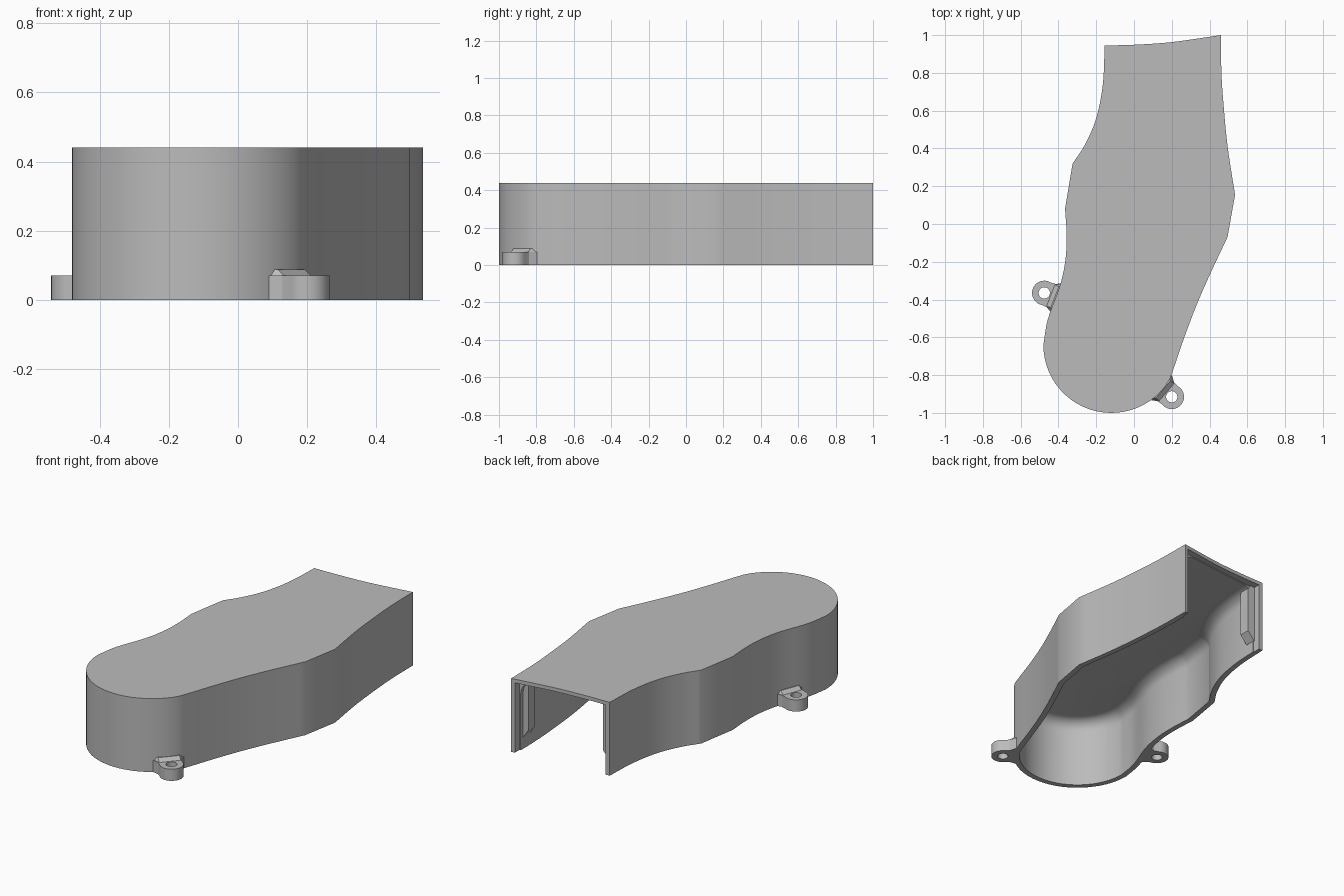
import bpy, bmesh, math
from mathutils import Vector

if "Cube" in bpy.data.objects:
    bpy.data.objects.remove(bpy.data.objects["Cube"])

H, WALL = 0.44, 0.032
grey = bpy.data.materials.new("plain grey")
grey.diffuse_color = (0.5, 0.5, 0.5, 1)
grey.use_nodes = True
grey.node_tree.nodes["Principled BSDF"].inputs["Base Color"].default_value = grey.diffuse_color


def spline(pts, n=6):
    """Catmull-Rom curve through the points."""
    p = [Vector(q) for q in pts]
    p = [2 * p[0] - p[1]] + p + [2 * p[-1] - p[-2]]
    out = []
    for a, b, c, d in zip(p, p[1:], p[2:], p[3:]):
        for i in range(n):
            t = i / n
            out.append(0.5 * (2 * b + (c - a) * t + (2 * a - 5 * b + 4 * c - d) * t * t
                              + (3 * b - a - 3 * c + d) * t ** 3))
    return out + [p[-2]]


def offset(path, dist):
    """Shift an open path to its right-hand side with mitred corners."""
    out = []
    for i, p in enumerate(path):
        a = (p - path[i - 1]).normalized() if i else None
        b = (path[i + 1] - p).normalized() if i < len(path) - 1 else None
        a, b = a or b, b or a
        na, nb = Vector((a.y, -a.x)), Vector((b.y, -b.x))
        m = (na + nb).normalized()
        out.append(p + m * dist / max(m.dot(na), 0.5))
    return out


def loft(name, loops):
    """Closed solid through a stack of (points, z) loops."""
    bm = bmesh.new()
    rings = [[bm.verts.new((p[0], p[1], z)) for p in pts] for pts, z in loops]
    for r, s in zip(rings, rings[1:]):
        for i in range(len(r)):
            j = (i + 1) % len(r)
            bm.faces.new((r[i], r[j], s[j], s[i]))
    bm.faces.new(rings[0])
    bm.faces.new(rings[-1])
    bmesh.ops.recalc_face_normals(bm, faces=bm.faces)
    me = bpy.data.meshes.new(name)
    bm.to_mesh(me)
    bm.free()
    me.materials.append(grey)
    ob = bpy.data.objects.new(name, me)
    bpy.context.collection.objects.link(ob)
    return ob


def cut(ob, cutter):
    m = ob.modifiers.new("cut", 'BOOLEAN')
    m.operation, m.solver, m.object = 'DIFFERENCE', 'EXACT', cutter
    cutter.hide_render = True
    bpy.context.view_layer.objects.active = ob
    bpy.ops.object.modifier_apply(modifier=m.name)
    bpy.data.objects.remove(cutter)


def smooth(ob):
    bpy.ops.object.select_all(action='DESELECT')
    ob.select_set(True)
    bpy.context.view_layer.objects.active = ob
    bpy.ops.object.shade_smooth_by_angle(angle=math.radians(25))


# Side outline, from the back right corner round the rounded nose to the back left
right_rear = spline([(0.46, 1.0), (0.463, 0.8), (0.475, 0.62), (0.497, 0.40), (0.535, 0.155)])
right_front = spline([(0.495, -0.07), (0.41, -0.25), (0.335, -0.42), (0.27, -0.59), (0.222, -0.73), (0.19, -0.82)])
nose = [Vector((-0.12 + 0.36 * math.cos(math.radians(a)), -0.64 + 0.36 * math.sin(math.radians(a))))
        for a in range(-37, -181, -6)]
left_front = spline([(-0.48, -0.64), (-0.455, -0.50), (-0.39, -0.32), (-0.362, -0.18), (-0.357, -0.05), (-0.365, 0.08)])
left_rear = spline([(-0.325, 0.32), (-0.26, 0.42), (-0.2, 0.56), (-0.165, 0.74), (-0.155, 0.945)])
side = right_rear + right_front + nose + left_front + left_rear
back = spline([(-0.155, 0.945), (0.0, 0.949), (0.2, 0.963), (0.46, 1.0)])[1:-1]

# Cover shell: solid block hollowed from below and behind
cover = loft("cover", [(side + back, 0), (side + back, H)])
path = [Vector((0.46, 1.15))] + side + [Vector((-0.155, 1.15))]
R, roof = 0.07, H - 0.028
loops = [(offset(path, WALL), -0.1)]
for i in range(7):
    a = math.radians(15 * i)
    loops.append((offset(path, WALL + R * (1 - math.cos(a))), roof - R + R * math.sin(a)))
cut(cover, loft("hollow_cutter", loops))

# Square recess around the rear opening
lip = [(-0.129, 0.895), (0.437, 0.955), (0.437, 1.2), (-0.129, 1.2)]
cut(cover, loft("opening_cutter", [(lip, -0.1), (lip, H - 0.022)]))
smooth(cover)


# Vertical guide ribs beside the opening, tapered at the lower end
def rib(name, x, s, y0, y1, p):
    def rect(d):
        return [(x - s * 0.015, y0), (x + s * d, y0), (x + s * d, y1), (x - s * 0.015, y1)]
    loft(name, [(rect(0.002), 0.07), (rect(p), 0.12), (rect(p), H - 0.05), (rect(p * 0.6), H - 0.02)])


rib("left_rib", -0.127, 1, 0.84, 0.905, 0.045)
rib("right_rib", 0.43, -1, 0.865, 0.93, 0.035)


# Screw ears: rounded end, flared neck, hole and sloped gusset
def ear(name, centre, toward):
    c, d = Vector(centre), Vector(toward).normalized()
    w = Vector((-d.y, d.x))

    def place(u, v):
        return c + d * u + w * v

    r = 0.065
    arc = [place(r * math.cos(math.radians(a)), r * math.sin(math.radians(a))) for a in range(80, 281, 10)]
    neck = [place(0.08, -0.09), place(0.08, 0.09), place(0.06, 0.078), place(0.04, 0.066)]
    outline = arc + [place(0.04, -0.066), place(0.06, -0.078)] + neck
    ob = loft(name, [(outline, 0), (outline, 0.07)])
    hole = [place(0.03 * math.cos(math.radians(a)), 0.03 * math.sin(math.radians(a))) for a in range(0, 360, 15)]
    cut(ob, loft("hole_cutter", [(hole, -0.1), (hole, 0.2)]))
    smooth(ob)
    low = [place(0.034, -0.06), place(0.08, -0.085), place(0.08, 0.085), place(0.034, 0.06)]
    top = [place(0.06, -0.06), place(0.08, -0.07), place(0.08, 0.07), place(0.06, 0.06)]
    loft(name + "_gusset", [(low, 0.068), (top, 0.088)])


ear("right_ear", (0.2, -0.915), (-0.32, 0.275))
ear("left_ear", (-0.475, -0.365), (0.93, -0.36))
